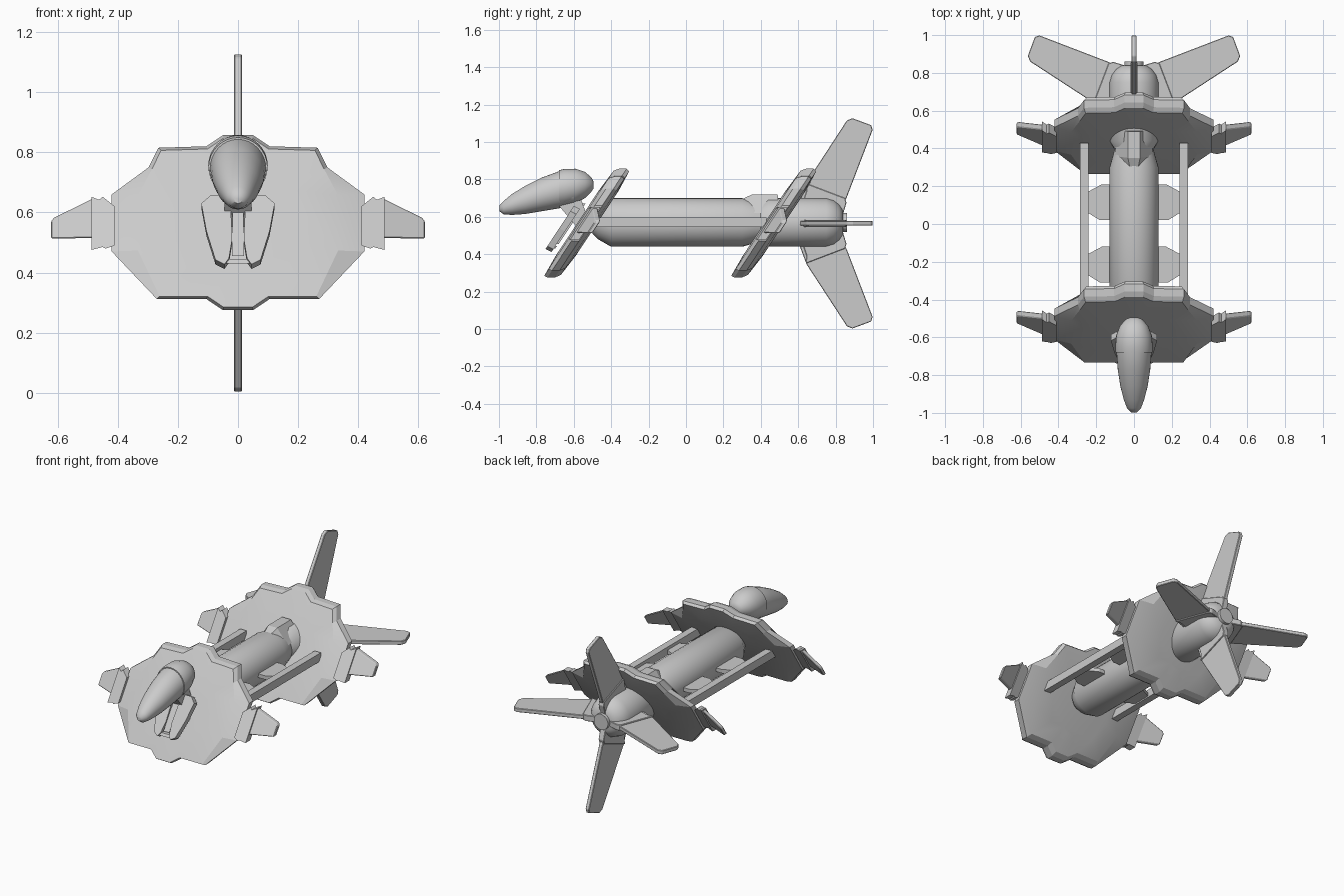
import bpy, bmesh, math
from mathutils import Vector

cube = bpy.data.objects.get("Cube")
if cube:
    bpy.data.objects.remove(cube, do_unlink=True)

grey = bpy.data.materials.new("hull grey")
grey.use_nodes = True
colour = (0.6, 0.6, 0.6, 1)
grey.diffuse_color = colour
grey.node_tree.nodes["Principled BSDF"].inputs["Base Color"].default_value = colour

AXIS = 0.565   # height of the hull centre line
LEAN = 0.66    # backward lean of the shields


def loft(name, rings, smooth=None, bevel=0):
    """Skin a list of equally long point rings and cap both ends."""
    bm = bmesh.new()
    loops = [[bm.verts.new(p) for p in ring] for ring in rings]
    n = len(loops[0])
    for a, b in zip(loops, loops[1:]):
        for i in range(n):
            j = (i + 1) % n
            bm.faces.new((a[i], a[j], b[j], b[i]))
    bm.faces.new(loops[0])
    bm.faces.new(loops[-1])
    bmesh.ops.recalc_face_normals(bm, faces=bm.faces)
    mesh = bpy.data.meshes.new(name)
    bm.to_mesh(mesh)
    bm.free()
    mesh.materials.append(grey)
    ob = bpy.data.objects.new(name, mesh)
    bpy.context.collection.objects.link(ob)
    if bevel:
        mod = ob.modifiers.new("edge", 'BEVEL')
        mod.width, mod.segments = bevel, 1
    if smooth:
        bpy.ops.object.select_all(action='DESELECT')
        ob.select_set(True)
        bpy.context.view_layer.objects.active = ob
        bpy.ops.object.shade_smooth_by_angle(angle=math.radians(smooth))
    return ob


def slab(name, points, direction, half, bevel=0):
    """Outline thickened both ways along a direction."""
    d = Vector(direction) * half
    return loft(name, [[Vector(p) - d for p in points],
                       [Vector(p) + d for p in points]], bevel=bevel)


def oval(y, low, high, rx, n=32):
    mid, rz = (low + high) / 2, (high - low) / 2
    turn = [2 * math.pi * i / n for i in range(n)]
    return [(rx * math.cos(t), y, mid + rz * math.sin(t)) for t in turn]


def tube(name, stations):
    return loft(name, [oval(y, 0.57 - r, 0.57 + r, r) for y, r in stations], 35)


def sides(name):
    return (("left_" + name, 1), ("right_" + name, -1))


# Hull and engine
tube("fuselage", [(-0.5, 0.06), (-0.47, 0.09), (-0.4, 0.13), (0.3, 0.13),
                  (0.37, 0.11), (0.43, 0.095), (0.46, 0.06)])
tube("engine", [(0.36, 0.08), (0.44, 0.13), (0.75, 0.13), (0.79, 0.118),
                (0.82, 0.095), (0.84, 0.065)])
tube("engine_cap", [(0.83, 0.05), (0.86, 0.05)])
loft("dorsal_block", [
    [(-0.02, 0.29, 0.69), (0.02, 0.29, 0.69), (0.08, 0.3, 0.62), (-0.08, 0.3, 0.62)],
    [(-0.032, 0.35, 0.718), (0.032, 0.35, 0.718), (0.1, 0.36, 0.62), (-0.1, 0.36, 0.62)],
    [(-0.032, 0.49, 0.718), (0.032, 0.49, 0.718), (0.09, 0.5, 0.62), (-0.09, 0.5, 0.62)]])

# Side rails and their brackets
bracket = [(0.12, 0.095), (0.17, 0.095), (0.245, 0.055),
           (0.245, -0.055), (0.18, -0.095), (0.12, -0.095)]
for name, s in sides("rail"):
    rail = [(s * x, -0.5, z) for x, z in
            ((0.24, 0.545), (0.285, 0.545), (0.285, 0.597), (0.24, 0.597))]
    loft(name, [rail, [(x, 0.43, z) for x, y, z in rail]])
    for place, y0 in (("front", -0.215), ("rear", 0.115)):
        slab(name + "_bracket_" + place,
             [(s * x, y0 + y, AXIS) for x, y in bracket], (0, 0, 1), 0.012)

# Leaning shields with wing pods and blades
half = [(0.05, 0.857), (0.105, 0.82), (0.265, 0.815), (0.297, 0.75),
        (0.42, 0.66), (0.42, 0.47), (0.27, 0.312), (0.105, 0.312), (0.05, 0.275)]
outline = half + [(-x, z) for x, z in reversed(half)]
pod = [(0.41, 0.62), (0.435, 0.64), (0.45, 0.652), (0.462, 0.642), (0.488, 0.652),
       (0.488, 0.475), (0.45, 0.485), (0.44, 0.48), (0.41, 0.49)]
blade = [(0.475, 0.65), (0.612, 0.582), (0.622, 0.57), (0.622, 0.513), (0.475, 0.515)]


def shield_ring(y0, scale, depth, limit):
    ring = []
    for x, z in outline:
        x = max(-limit, min(limit, x)) * scale
        z = AXIS + (z - AXIS) * scale
        ring.append((x, y0 + (z - AXIS) * LEAN + depth, z))
    return ring


for place, y0 in (("front", -0.53), ("rear", 0.47)):
    loft(place + "_shield", [
        shield_ring(y0, 0.6, -0.052, 0.34), shield_ring(y0, 0.965, -0.043, 0.345),
        shield_ring(y0, 1, -0.02, 0.42), shield_ring(y0, 1, 0.02, 0.42),
        shield_ring(y0, 0.95, 0.043, 0.345), shield_ring(y0, 0.6, 0.055, 0.34)], 15)
    for name, s in sides("wing"):
        def place_point(x, z):
            sweep = -0.02 + max(0, x - 0.46) * 0.44
            return (s * x, y0 + (z - AXIS) * LEAN + sweep, z)
        slab(f"{place}_{name}_pod", [place_point(*p) for p in pod], (0, 1, 0), 0.024)
        slab(f"{place}_{name}_blade", [place_point(*p) for p in blade],
             (0, 1, 0), 0.014, 0.004)

# Four tail fins, each with a thicker root
fin = [(0.09, 0.835), (0.14, 0.86), (0.5, 0.998), (0.525, 0.99), (0.562, 0.89),
       (0.55, 0.86), (0.22, 0.645), (0.1, 0.6)]
root = [(0.05, 0.84), (0.11, 0.858), (0.135, 0.85), (0.215, 0.64),
        (0.175, 0.645), (0.1, 0.62)]
for name, c, d in (("left", 1, 0), ("upper", 0, 1), ("right", -1, 0), ("lower", 0, -1)):
    across = (-d, 0, c)
    for part, shape, thick in (("tail_fin", fin, 0.0125), ("tail_fin_root", root, 0.019)):
        slab(name + "_" + part, [(c * r, y, AXIS + d * r) for r, y in shape],
             across, thick, 0.003)

# Cockpit pod and rear hood
loft("cockpit", [oval(*s) for s in (
    (-0.998, 0.63, 0.66, 0.015), (-0.975, 0.613, 0.685, 0.037),
    (-0.93, 0.61, 0.722, 0.054), (-0.86, 0.615, 0.765, 0.072),
    (-0.77, 0.63, 0.81, 0.086), (-0.68, 0.645, 0.843, 0.093),
    (-0.6, 0.665, 0.85, 0.092))], 50)
loft("cockpit_hood", [oval(*s) for s in (
    (-0.68, 0.65, 0.849, 0.098), (-0.65, 0.655, 0.856, 0.099),
    (-0.59, 0.67, 0.857, 0.094), (-0.54, 0.70, 0.84, 0.075),
    (-0.505, 0.735, 0.81, 0.045), (-0.495, 0.75, 0.79, 0.02))], 50)

# Neck under the cockpit
panel = [(0.025, 0.65), (0.09, 0.65), (0.122, 0.622), (0.105, 0.53),
         (0.075, 0.435), (0.045, 0.42), (0.03, 0.44), (0.02, 0.5)]


def neck_y(z):
    return -0.59 + (z - 0.64) * 0.66


for name, s in sides("neck_panel"):
    slab(name, [(s * x, neck_y(z), z) for x, z in panel], (0, 1, -0.5), 0.016)
slab("neck_spine", [(x, neck_y(z) + 0.01, z) for x, z in
                    ((-0.018, 0.67), (0.018, 0.67), (0.02, 0.455), (-0.02, 0.455))],
     (0, 1, 0), 0.022)
slab("neck_crossbar", [(x, neck_y(z) + 0.01, z) for x, z in
                       ((-0.04, 0.445), (0.04, 0.445), (0.04, 0.43), (-0.04, 0.43))],
     (0, 1, 0), 0.02)
slab("neck_strut", [(0, -0.68, 0.66), (0, -0.56, 0.69), (0, -0.52, 0.58), (0, -0.58, 0.54)],
     (1, 0, 0), 0.045)
